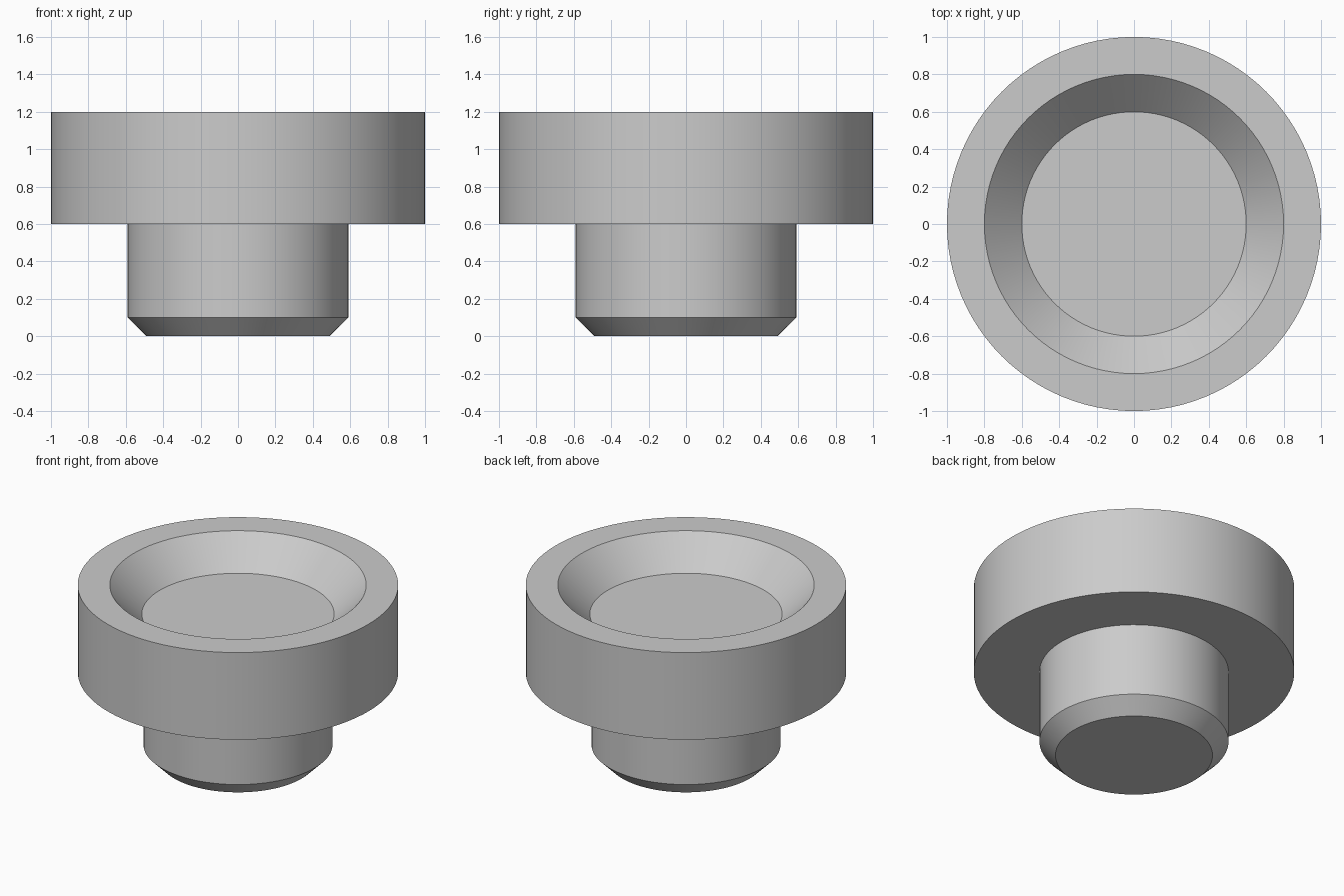
import bpy
import bmesh
import math

SEGMENTS = 96

cube = bpy.data.objects.get("Cube")
if cube:
    bpy.data.objects.remove(cube, do_unlink=True)

# Single grey finish
grey = bpy.data.materials.new("plain_grey")
grey.use_nodes = True
colour = (0.6, 0.6, 0.6, 1)
grey.diffuse_color = colour
grey.node_tree.nodes["Principled BSDF"].inputs["Base Color"].default_value = colour


def lathe(name, profile, material):
    """Revolve (radius, height) points around z and cap both ends."""
    bm = bmesh.new()
    rings = []
    for radius, height in profile:
        ring = []
        for i in range(SEGMENTS):
            a = math.tau * i / SEGMENTS
            ring.append(bm.verts.new((radius * math.cos(a), radius * math.sin(a), height)))
        rings.append(ring)
    for low, high in zip(rings, rings[1:]):
        for i in range(SEGMENTS):
            j = (i + 1) % SEGMENTS
            bm.faces.new((low[i], low[j], high[j], high[i]))
    bm.faces.new(rings[0][::-1])
    bm.faces.new(rings[-1])
    bmesh.ops.recalc_face_normals(bm, faces=bm.faces)
    mesh = bpy.data.meshes.new(name)
    bm.to_mesh(mesh)
    bm.free()
    mesh.materials.append(material)
    obj = bpy.data.objects.new(name, mesh)
    bpy.context.collection.objects.link(obj)
    return obj


# Chamfered stem, wide collar and conical recess as one solid turned part
body = lathe("flanged_stem_body", [
    (0.49, 0.0), (0.59, 0.1),   # chamfered tip
    (0.59, 0.6),                # stem
    (1.0, 0.6), (1.0, 1.2),     # collar
    (0.8, 1.2), (0.6, 1.0),     # sloped recess down to its flat floor
], grey)

bpy.ops.object.select_all(action="DESELECT")
body.select_set(True)
bpy.context.view_layer.objects.active = body
bpy.ops.object.shade_smooth_by_angle(angle=math.radians(30))
